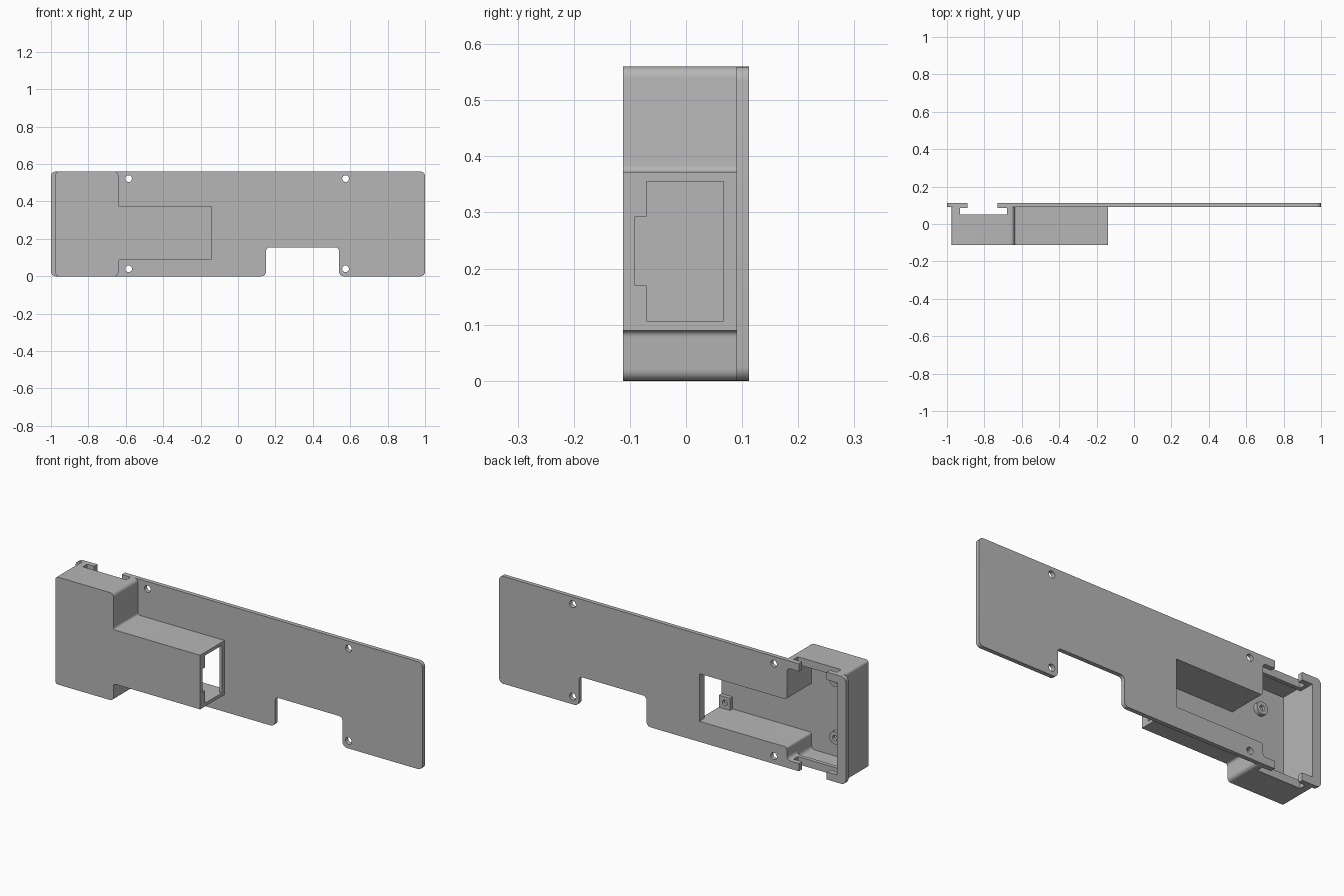
import bpy, bmesh, math
from mathutils import Vector

cube = bpy.data.objects.get("Cube")
if cube:
    bpy.data.objects.remove(cube, do_unlink=True)

grey = bpy.data.materials.new("plain_grey")
grey.use_nodes = True
grey.diffuse_color = (0.47, 0.47, 0.47, 1)
grey.node_tree.nodes["Principled BSDF"].inputs["Base Color"].default_value = (0.47, 0.47, 0.47, 1)


def rounded(corners, steps=6):
    """Turn (x, z, radius) corners into an outline with arcs at the corners."""
    out = []
    for i, (x, z, r) in enumerate(corners):
        p = Vector((x, z))
        if r == 0:
            out.append(p)
            continue
        a = (Vector(corners[i - 1][:2]) - p).normalized()
        b = (Vector(corners[(i + 1) % len(corners)][:2]) - p).normalized()
        centre = p + (a + b) * r
        for k in range(steps + 1):
            t = k / steps * math.pi / 2
            out.append(centre - b * r * math.cos(t) - a * r * math.sin(t))
    return out


def prism(name, outline, y0, y1):
    """Extrude an x-z outline from y0 to y1."""
    bm = bmesh.new()
    face = bm.faces.new([bm.verts.new((p[0], y0, p[1])) for p in outline])
    ext = bmesh.ops.extrude_face_region(bm, geom=[face])
    verts = [v for v in ext["geom"] if isinstance(v, bmesh.types.BMVert)]
    bmesh.ops.translate(bm, verts=verts, vec=(0, y1 - y0, 0))
    bmesh.ops.recalc_face_normals(bm, faces=bm.faces)
    mesh = bpy.data.meshes.new(name)
    bm.to_mesh(mesh)
    bm.free()
    mesh.materials.append(grey)
    ob = bpy.data.objects.new(name, mesh)
    bpy.context.collection.objects.link(ob)
    return ob


def box(name, x0, x1, y0, y1, z0, z1):
    return prism(name, [(x0, z0), (x1, z0), (x1, z1), (x0, z1)], y0, y1)


def disc(name, x, z, r, y0, y1, n=24):
    ring = [(x + r * math.cos(k * math.tau / n), z + r * math.sin(k * math.tau / n)) for k in range(n)]
    return prism(name, ring, y0, y1)


def cut(target, *cutters):
    bpy.context.view_layer.objects.active = target
    for c in cutters:
        mod = target.modifiers.new("cut", "BOOLEAN")
        mod.operation, mod.solver, mod.object = "DIFFERENCE", "EXACT", c
        bpy.ops.object.modifier_apply(modifier=mod.name)
        bpy.data.objects.remove(c, do_unlink=True)


FRONT, JOIN, BACK, TOP = -0.112, 0.09, 0.112, 0.56
STEM_LOW, STEM_HIGH = 0.107, 0.355


def cavity(end, z0, z1, y0, y1):
    """T-shaped hollow: tall bay plus the narrower arm."""
    return prism("cavity", rounded([
        (-0.95, z0, 0), (-0.66, z0, 0.02), (-0.66, STEM_LOW, 0.012), (end, STEM_LOW, 0),
        (end, STEM_HIGH, 0), (-0.66, STEM_HIGH, 0.012), (-0.66, z1, 0.02), (-0.95, z1, 0)]), y0, y1)


def slot():
    return box("slot", -0.89, -0.73, 0.07, 0.2, -0.1, 0.7)


# Back plate with bottom notch, bay opening, rail slot and screw holes
r = 0.025
plate = prism("back_plate", rounded([
    (-1, 0, r), (0.15, 0, r), (0.15, 0.155, 0.02), (0.54, 0.155, 0.02),
    (0.54, 0, r), (1, 0, r), (1, TOP, r), (-1, TOP, r)]), JOIN, BACK)
cut(plate, cavity(-0.155, 0.04, 0.52, 0.0, 0.2), slot())
cut(plate, *[disc("hole", x, z, 0.018, 0, 0.2) for x in (-0.585, 0.575) for z in (0.04, 0.522)])

# Housing: tall bay with a lower arm, hollow and open to the back
housing = prism("housing", rounded([
    (-0.975, 0, 0.015), (-0.64, 0, 0.02), (-0.64, 0.09, 0.012), (-0.14, 0.09, 0),
    (-0.14, 0.372, 0), (-0.64, 0.372, 0.012), (-0.64, TOP, 0.02), (-0.975, TOP, 0.015)]), FRONT, JOIN)
cut(housing,
    cavity(-0.155, 0.02, 0.54, -0.091, 0.03),
    cavity(-0.155, 0.04, 0.52, 0.0, 0.2),
    box("end_opening", -0.2, 0, -0.091, 0.067, STEM_LOW, STEM_HIGH),
    box("rail", -0.93, -0.68, 0.05, 0.085, -0.1, 0.7),
    slot())

# Corner standoffs at the open end of the arm
parts = [plate, housing]
for name, z0, z1 in (("lower_standoff", STEM_LOW, 0.17), ("upper_standoff", 0.293, STEM_HIGH)):
    pad = box(name, -0.205, -0.14, -0.093, -0.07, z0, z1)
    cut(pad, disc("pilot", -0.175, (z0 + z1) / 2, 0.014, -0.085, 0))
    parts.append(pad)

# Round standoffs in the bay
for name, z in (("lower_boss", 0.125), ("upper_boss", 0.425)):
    boss = disc(name, -0.81, z, 0.033, -0.093, -0.07)
    cut(boss, disc("pilot", -0.81, z, 0.014, -0.085, 0))
    parts.append(boss)

# Smooth the rounded corners, keep hard edges crisp
bpy.ops.object.select_all(action="DESELECT")
for ob in parts:
    ob.select_set(True)
bpy.context.view_layer.objects.active = plate
bpy.ops.object.shade_smooth_by_angle(angle=math.radians(30))
